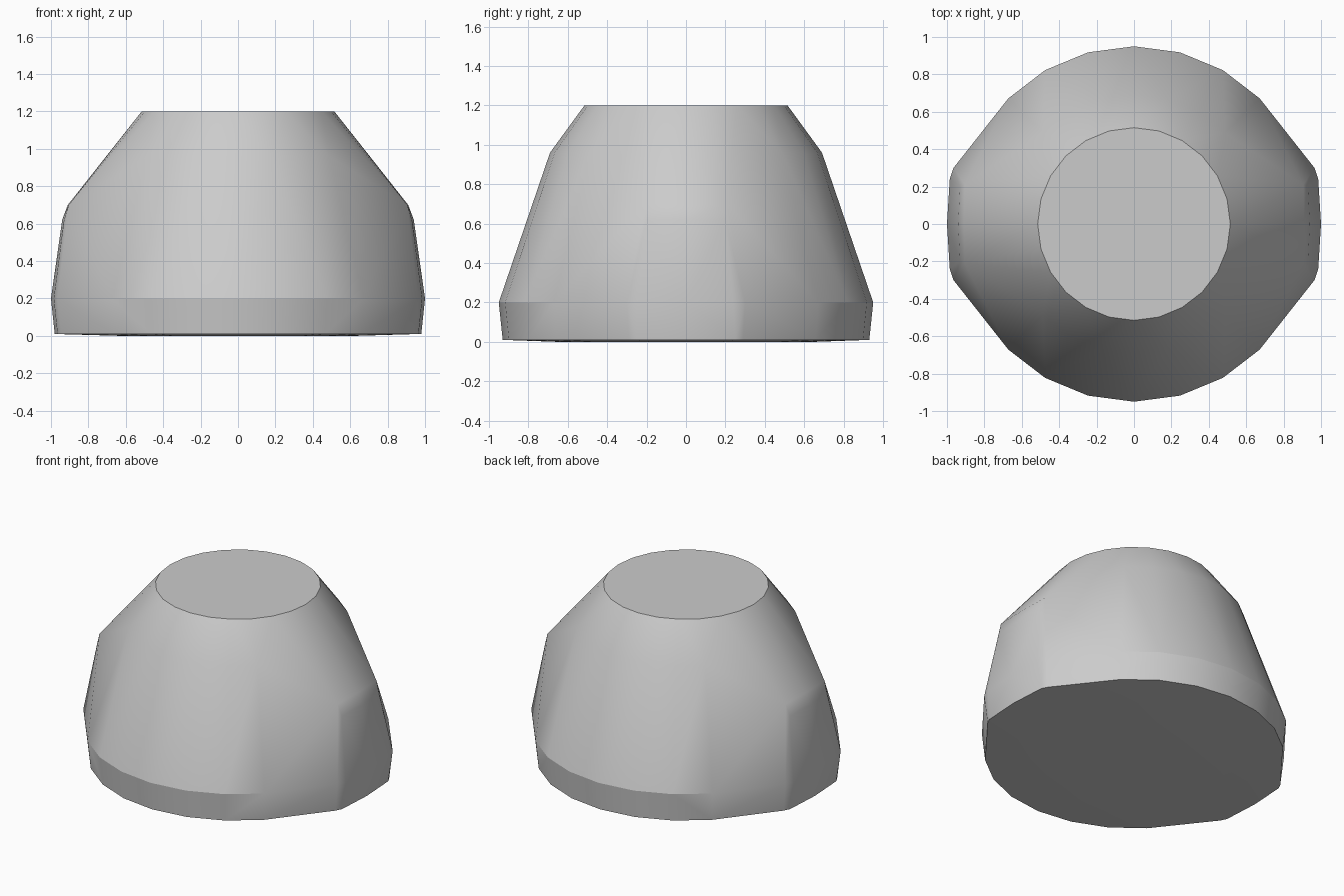
import bpy, bmesh, math

if "Cube" in bpy.data.objects:
    bpy.data.objects.remove(bpy.data.objects["Cube"])

bm = bmesh.new()

def ring(r, z, skip_sides=False):
    # 24-step circle; optionally leave out the two side sectors
    for i in range(24):
        a = math.radians(15 * i)
        if skip_sides and abs(math.cos(a)) > 0.72:
            continue
        bm.verts.new((r * math.cos(a), r * math.sin(a), z))

# Rounded body levels
ring(0.65, 0.0)
ring(0.93, 0.01, True)
ring(0.95, 0.2, True)
ring(0.69, 0.96, True)
ring(0.515, 1.2)

# Side bulges, mirrored in x and y
side = [(0.98, 0.0, 0.01), (0.965, 0.25, 0.01), (0.945, 0.29, 0.01),
        (1.0, 0.0, 0.2), (0.985, 0.24, 0.2), (0.965, 0.30, 0.2),
        (0.94, 0.0, 0.62), (0.93, 0.20, 0.62),
        (0.91, 0.0, 0.7), (0.905, 0.21, 0.7)]
for x, y, z in side:
    for sx in (-1, 1):
        for sy in ((-1, 1) if y else (1,)):
            bm.verts.new((sx * x, sy * y, z))

# Wrap the levels in one faceted skin
res = bmesh.ops.convex_hull(bm, input=bm.verts[:])
junk = {g for g in res["geom_interior"] + res["geom_unused"]
        if isinstance(g, bmesh.types.BMVert)}
bmesh.ops.delete(bm, geom=list(junk), context='VERTS')
bmesh.ops.dissolve_limit(bm, angle_limit=math.radians(0.5),
                         verts=bm.verts[:], edges=bm.edges[:])
bmesh.ops.recalc_face_normals(bm, faces=bm.faces[:])

me = bpy.data.meshes.new("rounded_body")
bm.to_mesh(me)
bm.free()
body = bpy.data.objects.new("rounded_body", me)
bpy.context.collection.objects.link(body)

# Smooth the curved sides, keep facet edges
bpy.context.view_layer.objects.active = body
body.select_set(True)
bpy.ops.object.shade_smooth_by_angle(angle=math.radians(20))
